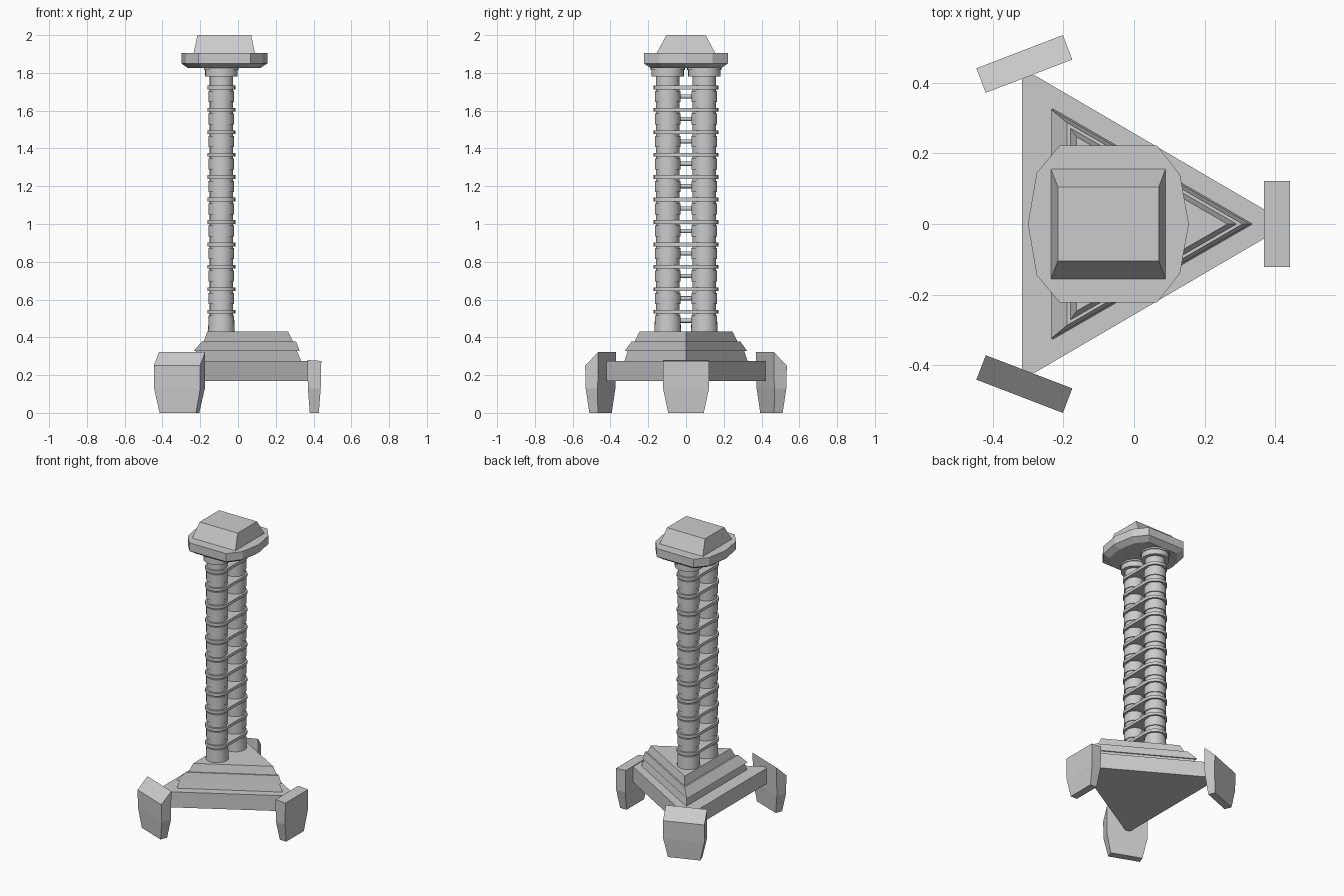
import bpy, bmesh, math
from mathutils import Matrix, Vector

cube = bpy.data.objects.get("Cube")
if cube:
    bpy.data.objects.remove(cube, do_unlink=True)

grey = bpy.data.materials.new("plain_grey")
grey.use_nodes = True
grey.diffuse_color = (0.6, 0.6, 0.6, 1)
grey.node_tree.nodes["Principled BSDF"].inputs["Base Color"].default_value = (0.6, 0.6, 0.6, 1)

COL_X, COL_Y = -0.088, 0.097
PITCH, COUNT = 0.1187, 11


def loft(name, rings, smooth=False, matrix=None):
    """Skin a stack of equal-length point rings and cap both ends."""
    bm = bmesh.new()
    loops = [[bm.verts.new(p) for p in ring] for ring in rings]
    n = len(loops[0])
    for low, high in zip(loops, loops[1:]):
        for i in range(n):
            j = (i + 1) % n
            bm.faces.new((low[i], low[j], high[j], high[i]))
    bm.faces.new(loops[0][::-1])
    bm.faces.new(loops[-1])
    if matrix:
        bm.transform(matrix)
    bmesh.ops.recalc_face_normals(bm, faces=bm.faces)
    mesh = bpy.data.meshes.new(name)
    bm.to_mesh(mesh)
    bm.free()
    mesh.materials.append(grey)
    obj = bpy.data.objects.new(name, mesh)
    bpy.context.collection.objects.link(obj)
    if smooth:
        bpy.ops.object.select_all(action='DESELECT')
        obj.select_set(True)
        bpy.context.view_layer.objects.active = obj
        bpy.ops.object.shade_smooth_by_angle(angle=math.radians(35))
    return obj


def at(points, z):
    return [(x, y, z) for x, y in points]


def circle(r, x=0, y=0, n=24):
    return [(x + r * math.cos(2 * math.pi * i / n), y + r * math.sin(2 * math.pi * i / n))
            for i in range(n)]


def triangle(left, apex):
    h = (apex - left) / math.sqrt(3)
    return [(left, -h), (apex, 0), (left, h)]


def rect(x0, x1, y):
    return [(x0, -y), (x1, -y), (x1, y), (x0, y)]


# Base slab: triangle with clipped corners
slab = [(-0.317, -0.42), (-0.28, -0.42), (0.37, -0.04), (0.37, 0.04), (-0.28, 0.42), (-0.317, 0.42)]
loft("base_slab", [at(slab, 0.17), at(slab, 0.275)])

# Three tapered tiers on the slab
tiers = [(-0.23, 0.335, -0.222, 0.312), (-0.235, 0.327, -0.19, 0.307), (-0.18, 0.29, -0.163, 0.264)]
for i, (l0, a0, l1, a1) in enumerate(tiers):
    z = 0.275 + i * 0.052
    loft(f"base_tier_{i + 1}", [at(triangle(l0, a0), z), at(triangle(l1, a1), z + 0.052)])


# Feet: tapered blocks, local x points outward
def foot(name, x, y, angle, half, z_in, z_out):
    rings = [at(rect(-0.024, 0.024, half - 0.028), 0),
             at(rect(-0.034, 0.034, half), 0.13),
             [(px, py, z_in if px < 0 else z_out) for px, py in rect(-0.037, 0.037, half)]]
    m = Matrix.Translation(Vector((x, y, 0))) @ Matrix.Rotation(math.radians(angle), 4, 'Z')
    loft(name, rings, matrix=m)


foot("left_foot", 0.404, 0, 0, 0.122, 0.28, 0.275)
foot("back_foot", -0.31, 0.4525, 111, 0.131, 0.322, 0.25)
foot("front_foot", -0.31, -0.4525, -111, 0.131, 0.322, 0.25)

# Twin columns with stepped segments and a collar on top
profile = [(0.43, 0.071), (0.515, 0.067)]
for i in range(COUNT):
    zc = 0.488 + i * PITCH
    if i:
        profile += [(zc - 0.03, 0.062), (zc - 0.03, 0.068), (zc + 0.028, 0.068)]
    profile += [(zc + 0.028, 0.062)]
profile += [(1.78, 0.062), (1.78, 0.086), (1.815, 0.086), (1.815, 0.091), (1.83, 0.091)]
for side, name in ((-1, "front_column"), (1, "back_column")):
    loft(name, [at(circle(r, COL_X, side * COL_Y), z) for z, r in profile], smooth=True)

# Bands around both columns, and short links bridging the gap
band = [(COL_X + 0.074 * math.cos(a), s * COL_Y + 0.074 * math.sin(a))
        for s, start in ((1, 0), (-1, math.pi))
        for a in [start + math.pi * k / 12 for k in range(13)]]
turn = Matrix.Rotation(math.radians(90), 4, 'X')
for i in range(COUNT):
    zb = 0.536 + i * PITCH
    loft(f"band_{i + 1}", [at(band, zb - 0.01), at(band, zb + 0.01)], smooth=True)
    m = Matrix.Translation(Vector((COL_X, 0, 0.488 + i * PITCH))) @ turn
    loft(f"link_{i + 1}", [at(circle(0.011, n=12), z) for z in (-0.04, 0.04)], smooth=True, matrix=m)

# Head: ten-sided plate with a chamfered underside, and a tapered block
half_plate = [(0.155, 0), (0.13, 0.14), (0.065, 0.222), (-0.21, 0.222), (-0.275, 0.145), (-0.3, 0)]
plate = half_plate + [(x, -y) for x, y in half_plate[-2:0:-1]]
under = [(-0.0725 + (x + 0.0725) * 0.84, y * 0.84) for x, y in plate]
loft("head_plate", [at(under, 1.825), at(plate, 1.85), at(plate, 1.905)])
loft("head_block", [at(rect(-0.235, 0.089, 0.155), 1.905), at(rect(-0.215, 0.07, 0.104), 2.0)])
